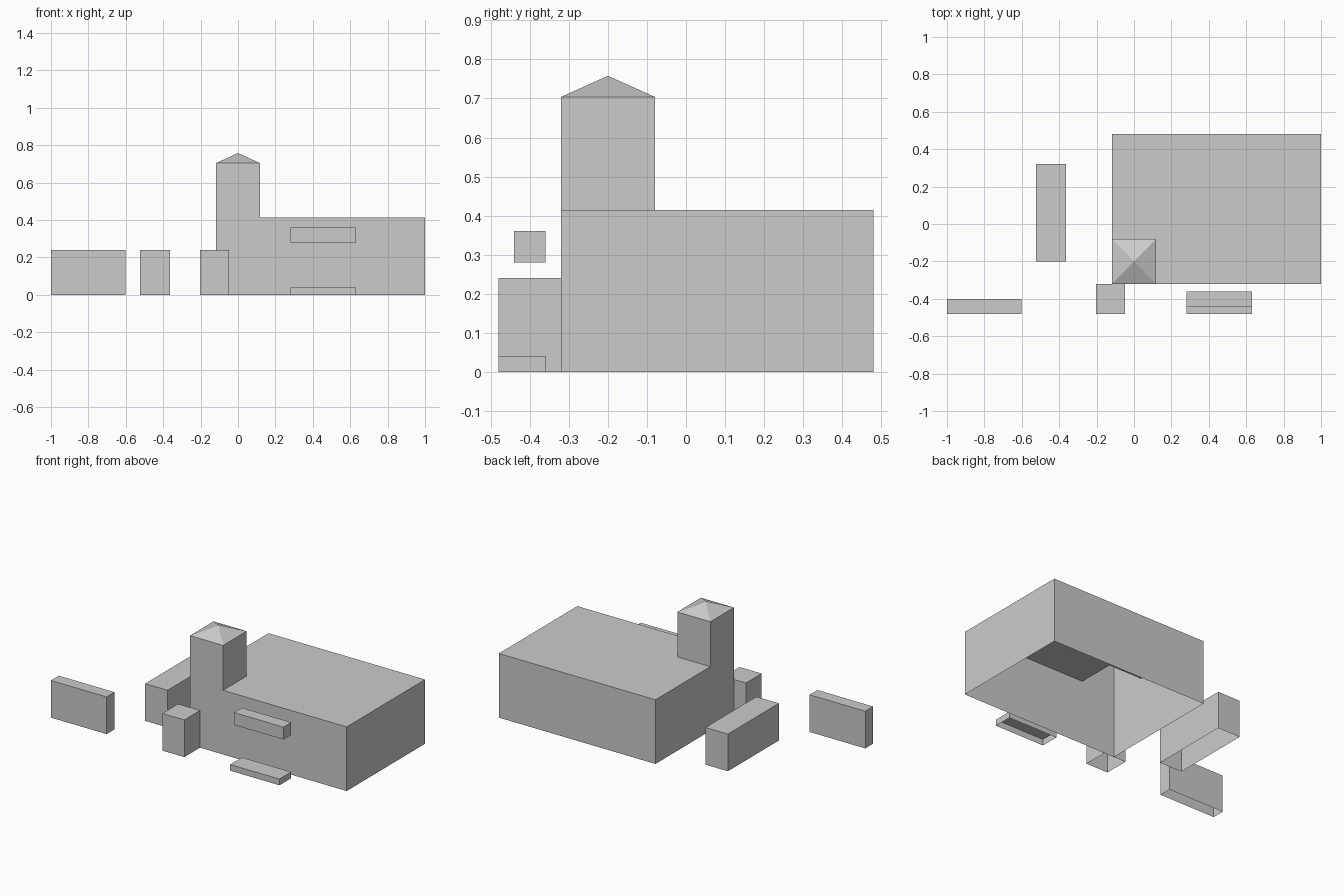
import bpy
import bmesh

cube = bpy.data.objects.get("Cube")
if cube:
    bpy.data.objects.remove(cube, do_unlink=True)

grey = bpy.data.materials.new("plain grey")
grey.use_nodes = True
colour = (0.6, 0.6, 0.6, 1)
grey.diffuse_color = colour
grey.node_tree.nodes["Principled BSDF"].inputs["Base Color"].default_value = colour


def walls(bm, outline, low, high):
    """Raise a ring of walls on an outline and return the top loop."""
    bottom = [bm.verts.new((x, y, low)) for x, y in outline]
    top = [bm.verts.new((x, y, high)) for x, y in outline]
    for i in range(len(outline)):
        j = (i + 1) % len(outline)
        bm.faces.new((bottom[i], bottom[j], top[j], top[i]))
    return top


def rectangle(x0, x1, y0, y1):
    return [(x0, y0), (x1, y0), (x1, y1), (x0, y1)]


def finish(name, bm):
    mesh = bpy.data.meshes.new(name)
    bm.to_mesh(mesh)
    bm.free()
    mesh.materials.append(grey)
    obj = bpy.data.objects.new(name, mesh)
    bpy.context.collection.objects.link(obj)


def open_box(name, x0, x1, y0, y1, low, high):
    """Box with a lid and no underside."""
    bm = bmesh.new()
    bm.faces.new(walls(bm, rectangle(x0, x1, y0, y1), low, high))
    finish(name, bm)


LEFT, RIGHT, FRONT, BACK = -0.118, 1.0, -0.32, 0.48
TOWER_X, TOWER_Y = 0.118, -0.08
EAVES, TOWER_TOP, APEX = 0.414, 0.704, 0.758

# Main hall: hollow, its flat roof notched where the tower opens into it
bm = bmesh.new()
top = walls(bm, rectangle(LEFT, RIGHT, FRONT, BACK), 0, EAVES)
notch = [bm.verts.new((x, y, EAVES)) for x, y in
         ((LEFT, TOWER_Y), (TOWER_X, TOWER_Y), (TOWER_X, FRONT))]
bm.faces.new(notch + top[1:])
finish("main_hall", bm)

# Corner tower with a low pyramid roof
bm = bmesh.new()
top = walls(bm, rectangle(LEFT, TOWER_X, FRONT, TOWER_Y), EAVES, TOWER_TOP)
peak = bm.verts.new((0, (FRONT + TOWER_Y) / 2, APEX))
for i in range(4):
    bm.faces.new((top[i], top[(i + 1) % 4], peak))
finish("corner_tower", bm)

# Entrance
open_box("door_step", 0.28, 0.632, -0.48, -0.36, 0, 0.04)
open_box("door_canopy", 0.28, 0.632, -0.44, -0.36, 0.28, 0.36)

# Free-standing blocks around the hall
open_box("corner_block", -0.204, -0.047, -0.48, -0.32, 0, 0.24)
open_box("side_block", -0.523, -0.363, -0.20, 0.32, 0, 0.24)
open_box("front_wall", -1.0, -0.602, -0.48, -0.40, 0, 0.24)
